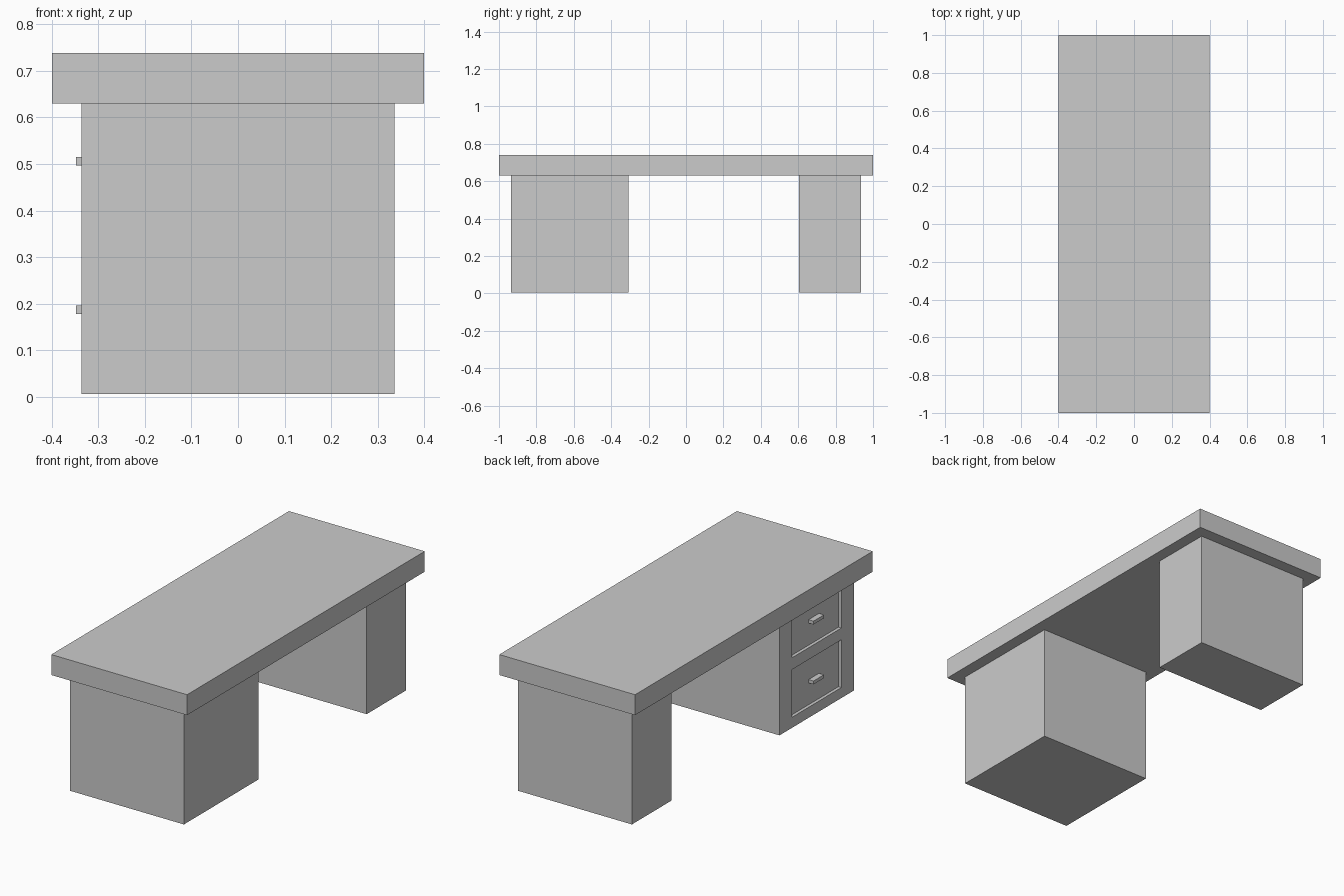
import bpy

if "Cube" in bpy.data.objects:
    bpy.data.objects.remove(bpy.data.objects["Cube"])


def box(name, lo, hi):
    """Axis-aligned box between two opposite corners."""
    bpy.ops.mesh.primitive_cube_add(size=1, location=[(a + b) / 2 for a, b in zip(lo, hi)])
    ob = bpy.context.object
    ob.name = name
    ob.scale = [b - a for a, b in zip(lo, hi)]
    bpy.ops.object.transform_apply(location=False, rotation=False, scale=True)
    return ob


X0, X1 = -0.336, 0.336      # pedestal depth
Z0, Z1 = 0.006, 0.63        # pedestal height
RECESS = 0.017              # drawer front recess
MID = -0.62                 # drawer centre line

# Top and the two pedestals
box("desk_top", (-0.4, -1, Z1), (0.4, 1, 0.739))
box("narrow_pedestal", (X0, 0.603, Z0), (X1, 0.935, Z1))
drawers = box("drawer_pedestal", (X0, -0.935, Z0), (X1, -0.307, Z1))

# Recessed drawer fronts, each with a handle
for label, z_low, z_high, z_handle in (("lower", 0.062, 0.316, 0.187),
                                       ("upper", 0.379, 0.627, 0.506)):
    cutter = box(label + "_drawer_cutter", (X0 - 0.05, MID - 0.208, z_low),
                 (X0 + RECESS, MID + 0.208, z_high))
    cutter.hide_render = True
    cutter.hide_set(True)
    cutter.display_type = 'WIRE'
    mod = drawers.modifiers.new(label + "_recess", 'BOOLEAN')
    mod.operation = 'DIFFERENCE'
    mod.solver = 'EXACT'
    mod.object = cutter
    box(label + "_drawer_handle", (-0.348, MID - 0.044, z_handle - 0.009),
        (X0 + RECESS, MID + 0.044, z_handle + 0.009))
